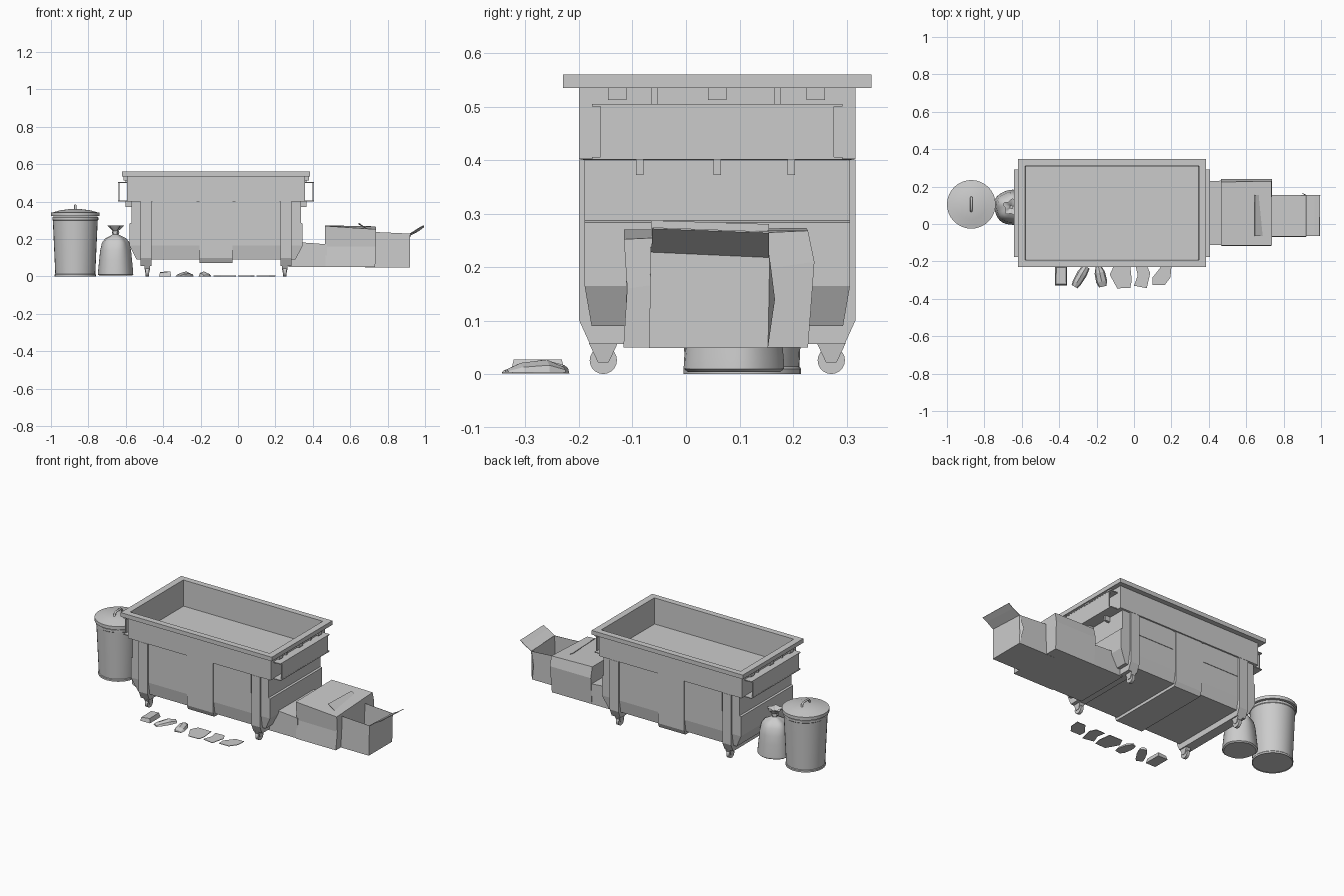
import bpy, bmesh, math
from mathutils import Vector

if "Cube" in bpy.data.objects:
    bpy.data.objects.remove(bpy.data.objects["Cube"])

CX, CY = -0.1175, 0.0585   # dumpster centre


def make(name, verts, faces, smooth=False):
    me = bpy.data.meshes.new(name)
    me.from_pydata([tuple(v) for v in verts], [], faces)
    bm = bmesh.new()
    bm.from_mesh(me)
    bmesh.ops.recalc_face_normals(bm, faces=bm.faces[:])
    bm.to_mesh(me)
    bm.free()
    ob = bpy.data.objects.new(name, me)
    bpy.context.collection.objects.link(ob)
    if smooth:
        bpy.context.view_layer.objects.active = ob
        ob.select_set(True)
        bpy.ops.object.shade_smooth_by_angle(angle=math.radians(35))
        ob.select_set(False)
    return ob


def loft(name, rings, smooth=False, cap=(True, True)):
    n = len(rings[0])
    faces = [(i * n + j, i * n + (j + 1) % n, (i + 1) * n + (j + 1) % n, (i + 1) * n + j)
             for i in range(len(rings) - 1) for j in range(n)]
    if cap[0]:
        faces.append(tuple(range(n)))
    if cap[1]:
        faces.append(tuple(range((len(rings) - 1) * n, len(rings) * n)))
    return make(name, [v for r in rings for v in r], faces, smooth)


def rect(x0, x1, y0, y1, z):
    return [(x0, y0, z), (x1, y0, z), (x1, y1, z), (x0, y1, z)]


def box(name, x0, x1, y0, y1, z0, z1):
    return loft(name, [rect(x0, x1, y0, y1, z0), rect(x0, x1, y0, y1, z1)])


def extrude_x(name, prof, x0, x1):
    return loft(name, [[(x, y, z) for y, z in prof] for x in (x0, x1)])


def lathe(name, cx, cy, prof, n=32, ripple=lambda a, z: 1.0):
    rings = []
    for r, z in prof:
        angs = [2 * math.pi * k / n for k in range(n)]
        rings.append([(cx + r * ripple(a, z) * math.cos(a), cy + r * ripple(a, z) * math.sin(a), z)
                      for a in angs])
    return loft(name, rings, True)


def sheet(name, verts, faces, t):
    ob = make(name, verts, faces)
    m = ob.modifiers.new("thickness", 'SOLIDIFY')
    m.thickness = t
    m.offset = 0
    return ob


# Dumpster tub: stacked rectangles (half x, half y, z), outside up and inside down
tub = [(.425, .235, .09), (.463, .248, .165), (.463, .248, .283), (.453, .248, .287),
       (.453, .248, .40), (.476, .258, .402), (.476, .258, .535), (.503, .288, .535),
       (.503, .288, .56), (.464, .252, .56), (.460, .249, .405)]
loft("dumpster_tub", [rect(CX - a, CX + a, CY - b, CY + b, z) for a, b, z in tub])

# Pillars and centre channel wrap round the tub
pillar = [(-.258, .401), (-.258, .10), (-.238, .056), (.238, .056), (.258, .10), (.258, .401)]
pad = [(-.252, .401), (-.252, .10), (-.24, .073), (.24, .073), (.252, .10), (.252, .401)]
extrude_x("centre_channel", [(CY + y, z) for y, z in pad], CX - .088, CX + .088)
for s in (-1, 1):
    xs = sorted((CX + s * .346, CX + s * .404))
    extrude_x("pillar", [(CY + y, z) for y, z in pillar], *xs)
    # raised side panels
    xs = sorted((CX + s * .105, CX + s * .34))
    box("side_panel", *xs, CY - .251, CY + .251, .287, .401)
    # casters
    for t in (-1, 1):
        x, y = CX + s * .3675, CY + t * .213
        loft("caster_fork", [rect(x - .012, x + .012, y - .010, y + .010, .022),
                             rect(x - .016, x + .016, y - .027, y + .027, .058)])
        ring = [(y + .0255 * math.cos(a), .0257 + .0255 * math.sin(a))
                for a in (2 * math.pi * k / 20 for k in range(20))]
        extrude_x("caster_wheel", ring, x - .009, x + .009)

# Hollow fork sleeves at both ends, with brackets and rim blocks
for s in (-1, 1):
    def ex(name, a, b, *rest):
        return box(name, *sorted((CX + s * a, CX + s * b)), *rest)
    ex("sleeve_outer_plate", .516, .522, CY - .218, CY + .218, .406, .501)
    for z in (.401, .500):
        ex("sleeve_flange", .474, .523, CY - .234, CY + .234, z, z + .005)
    for y in (-.145, 0, .138):
        ex("sleeve_bracket", .45, .485, CY + y - .007, CY + y + .007, .372, .402)
    for y in (-.187, 0, .184):
        ex("rim_block", .474, .496, CY + y - .017, CY + y + .017, .512, .536)
    for y in (-.117, .112):
        ex("rim_rib", .474, .484, CY + y - .006, CY + y + .006, .505, .536)

# Trash can with lid and handle
TX, TY = -.87, .105
lathe("trash_can", TX, TY, [(.106, .003), (.110, 0), (.110, .010), (.107, .014), (.120, .30),
                            (.123, .303), (.123, .316), (.118, .32)])
lathe("trash_can_lid", TX, TY, [(.123, .322), (.130, .322), (.130, .341), (.118, .343),
                                (.08, .354), (.03, .360), (.003, .361)])
cu = bpy.data.curves.new("lid_handle", 'CURVE')
cu.dimensions = '3D'
cu.bevel_depth = .006
sp = cu.splines.new('POLY')
path = [(-.037, .354), (-.033, .372), (-.022, .380), (.022, .380), (.033, .372), (.037, .354)]
sp.points.add(len(path) - 1)
for p, (y, z) in zip(sp.points, path):
    p.co = (TX, TY + y, z, 1)
bpy.context.collection.objects.link(bpy.data.objects.new("lid_handle", cu))


# Tied garbage bag
def folds(a, z):
    k = .02 + (.16 if z > .235 else .05 if z > .15 else 0)
    return 1 + k * math.sin(5 * a + .6) + .02 * math.sin(3 * a)


lathe("garbage_bag", -.655, .09,
      [(.086, .004), (.094, .010), (.093, .03), (.087, .09), (.082, .14), (.071, .18),
       (.055, .203), (.032, .215), (.015, .225), (.018, .236), (.014, .244), (.030, .26),
       (.040, .272), (.024, .268), (.008, .255)], 30, folds)

# Cardboard boxes, slightly crushed
loft("low_box", [rect(.27, .475, -.112, .228, .05),
                 [(.30, -.110, .185), (.475, -.112, .172), (.475, .232, .172), (.30, .225, .185)]])
loft("large_box", [rect(.467, .733, -.117, .228, .05),
                   [(.466, -.108, .16), (.738, -.110, .16), (.738, .240, .21), (.466, .240, .21)],
                   [(.466, -.116, .270), (.738, -.116, .252), (.736, .228, .268), (.466, .225, .273)]])
b = rect(.68, .918, -.068, .152, .05) + \
    [(.68, -.065, .24), (.920, -.065, .229), (.920, .155, .219), (.68, .153, .235)]
sheet("open_box", b, [(0, 1, 2, 3), (0, 1, 5, 4), (1, 2, 6, 5), (2, 3, 7, 6), (3, 0, 4, 7)], .003)
sheet("open_box_end_flap", [b[5], b[6], (.965, .155, .243), (.965, -.063, .258),
                            (.995, .155, .265), (.993, -.063, .273)],
      [(0, 1, 2, 3), (3, 2, 4, 5)], .003)
sheet("open_box_inner_flap", [(.69, -.065, .255), (.69, .155, .255), (.645, .155, .279),
                              (.645, -.065, .286)], [(0, 1, 2, 3)], .003)
sheet("open_box_side_flap", [b[2], b[6], (.90, .165, .14)], [(0, 1, 2)], .003)

# Litter: crushed carton, bottle and lump, then flat paper scraps
loft("crushed_carton", [rect(-.422, -.357, -.328, -.226, .001),
                        [(-.417, -.322, .020), (-.362, -.322, .027), (-.364, -.232, .027), (-.415, -.232, .024)]])


def tapered_litter(name, start, end, sections):
    a, e = Vector(start), Vector(end)
    side = (e - a).cross(Vector((0, 0, 1))).normalized()
    rings = []
    for t, w, h in sections:
        c = a.lerp(e, t)
        rings.append([c + side * w * u + Vector((0, 0, h * v))
                      for u, v in ((-1, 0), (-.75, .65), (0, 1), (.75, .6), (1, 0))])
    loft(name, rings)


tapered_litter("flattened_bottle", (-.318, -.335, .001), (-.255, -.228, .001),
               [(0, .018, .008), (.2, .024, .018), (.65, .027, .026), (1, .02, .016)])
tapered_litter("crumpled_lump", (-.167, -.335, .001), (-.19, -.228, .001),
               [(0, .020, .008), (.25, .030, .02), (.7, .028, .026), (1, .016, .012)])
scraps = [[(-.13, -.27), (-.108, -.225), (-.02, -.225), (-.012, -.30), (-.02, -.342), (-.09, -.344)],
          [(0, -.33), (.02, -.275), (.01, -.228), (.07, -.226), (.087, -.262), (.068, -.343)],
          [(.10, -.325), (.10, -.285), (.145, -.228), (.20, -.228), (.195, -.285), (.165, -.325)]]
for pts in scraps:
    loft("paper_scrap", [[(x, y, z) for x, y in pts] for z in (.001, .004)])
